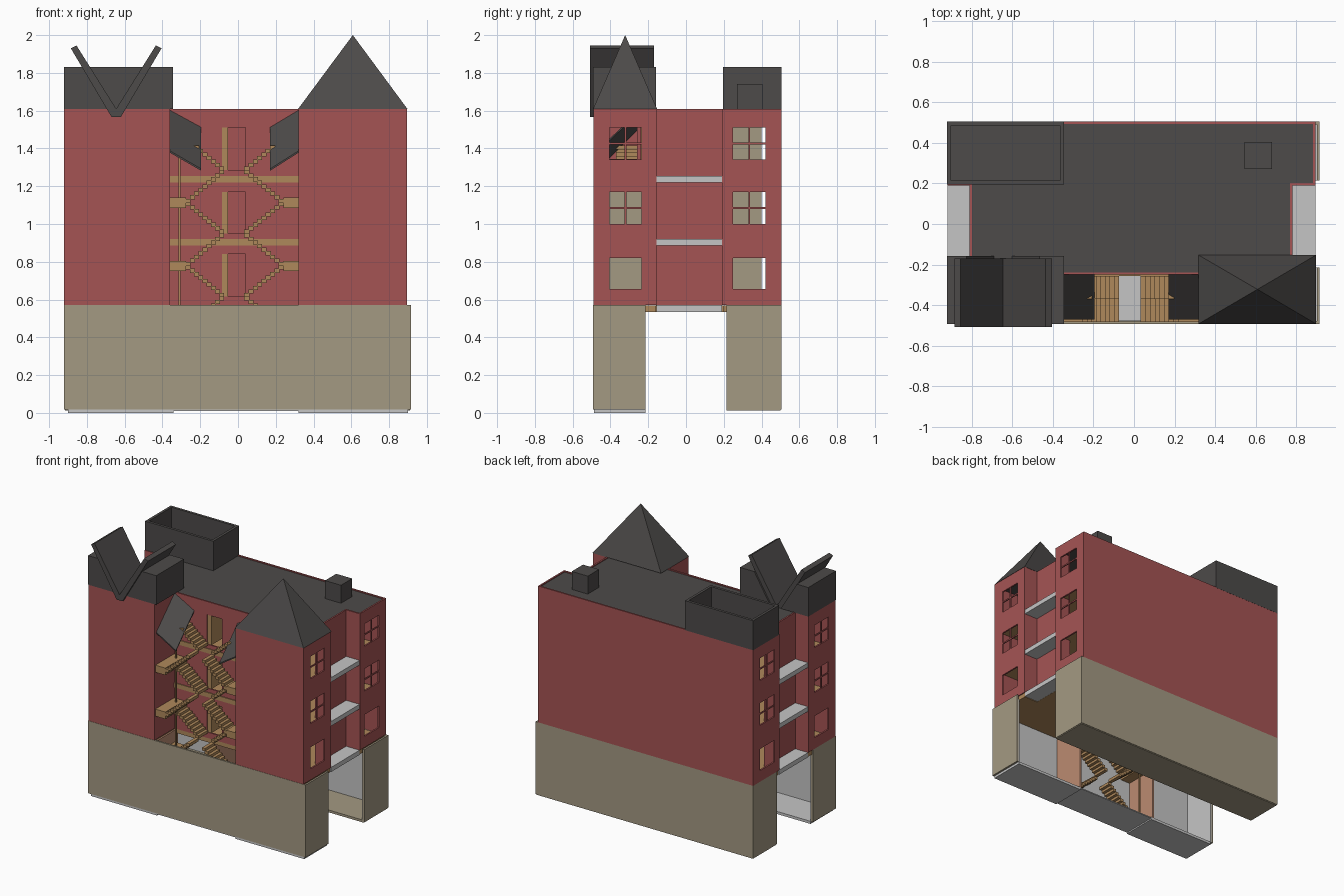
import bpy, bmesh
from mathutils import Vector

if "Cube" in bpy.data.objects:
    bpy.data.objects.remove(bpy.data.objects["Cube"])


def material(name, rgb):
    m = bpy.data.materials.new(name)
    m.diffuse_color = (*rgb, 1)
    m.use_nodes = True
    m.node_tree.nodes["Principled BSDF"].inputs["Base Color"].default_value = m.diffuse_color
    return m


RED = material("brick_red", (0.376, 0.088, 0.088))
TAN = material("stone_tan", (0.37, 0.32, 0.225))
DARK = material("roof_dark", (0.074, 0.069, 0.067))
GRAY = material("concrete_gray", (0.56, 0.56, 0.56))
WOOD = material("wood", (0.43, 0.25, 0.105))
SALMON = material("plaster_salmon", (0.50, 0.26, 0.165))


def finish(bm, name, mat):
    bmesh.ops.recalc_face_normals(bm, faces=bm.faces[:])
    me = bpy.data.meshes.new(name)
    bm.to_mesh(me)
    bm.free()
    if mat:
        me.materials.append(mat)
    ob = bpy.data.objects.new(name, me)
    bpy.context.collection.objects.link(ob)
    return ob


def boxes(name, mat, *items):
    """Each item is (x0, x1, y0, y1, z0, z1)."""
    bm = bmesh.new()
    for x0, x1, y0, y1, z0, z1 in items:
        vs = bmesh.ops.create_cube(bm, size=1)["verts"]
        for v in vs:
            v.co = ((x0 + x1) / 2 + v.co.x * (x1 - x0),
                    (y0 + y1) / 2 + v.co.y * (y1 - y0),
                    (z0 + z1) / 2 + v.co.z * (z1 - z0))
    return finish(bm, name, mat)


def prism(name, mat, pts, shift):
    """Extrude a flat 3D outline by a vector."""
    bm = bmesh.new()
    f = bm.faces.new([bm.verts.new(p) for p in pts])
    ext = bmesh.ops.extrude_face_region(bm, geom=[f])["geom"]
    bmesh.ops.translate(bm, vec=shift,
                        verts=[g for g in ext if isinstance(g, bmesh.types.BMVert)])
    return finish(bm, name, mat)


def inset(pts, t):
    out = []
    for i, p in enumerate(pts):
        p, a, b = Vector(p), Vector(pts[i - 1]), Vector(pts[(i + 1) % len(pts)])
        d = (p - a).normalized() + (b - p).normalized()
        out.append(p + t * Vector((-d.y, d.x)))
    return out


# Upper storey brick walls: hollow ring around the plan
XL, XR, YF, YB = -0.92, 0.895, -0.49, 0.505
CL, CR, CY = -0.36, 0.32, -0.25           # stair court
Z0, Z1 = 0.57, 1.61
plan = [(XL, YF), (CL, YF), (CL, CY), (CR, CY), (CR, YF), (XR, YF), (XR, -0.155),
        (0.78, -0.155), (0.78, 0.19), (XR, 0.19), (XR, YB), (XL, YB), (XL, 0.19),
        (-0.81, 0.19), (-0.81, -0.16), (XL, -0.16)]
inner = inset(plan, 0.012)
bm = bmesh.new()
rings = [[bm.verts.new((p[0], p[1], z)) for p in ring]
         for ring, z in ((plan, Z0), (plan, Z1), (inner, Z1), (inner, Z0))]
for a in range(4):
    r, s = rings[a], rings[(a + 1) % 4]
    for i in range(len(plan)):
        j = (i + 1) % len(plan)
        bm.faces.new((r[i], r[j], s[j], s[i]))
walls = finish(bm, "brick_walls", RED)

# Window and door openings
cuts, bars = [], []
for x in (XL, XR - 0.012):
    for y0, y1 in ((-0.405, -0.235), (0.248, 0.422)):
        for z0, z1 in ((0.655, 0.82), (1.0, 1.17), (1.342, 1.512)):
            cuts.append((x - 0.02, x + 0.032, y0, y1, z0, z1))
            if z0 > 0.9:
                ym, zm = (y0 + y1) / 2, (z0 + z1) / 2
                bars.append((x + 0.002, x + 0.01, ym - 0.005, ym + 0.005, z0, z1))
                bars.append((x + 0.002, x + 0.01, y0, y1, zm - 0.005, zm + 0.005))
cuts.append((CR - 0.02, CR + 0.032, -0.405, -0.26, 1.345, 1.512))
doors = [(0.615, 0.84), (0.95, 1.17), (1.285, 1.51)]
for z0, z1 in doors:
    cuts.append((-0.085, 0.04, CY - 0.02, CY + 0.03, z0, z1))
cutter = boxes("opening_cutter", None, *cuts)
cutter.hide_render = True
mod = walls.modifiers.new("openings", "BOOLEAN")
mod.operation, mod.solver, mod.object = "DIFFERENCE", "EXACT", cutter
dg = bpy.context.evaluated_depsgraph_get()
walls.data = bpy.data.meshes.new_from_object(walls.evaluated_get(dg))
walls.modifiers.clear()
bpy.data.objects.remove(cutter)
if not walls.data.materials:
    walls.data.materials.append(RED)
boxes("window_bars", RED, *bars)

# Doors standing open inwards
boxes("open_doors", WOOD, *[(-0.085, -0.052, CY + 0.005, CY + 0.13, a, b) for a, b in doors])

# Wooden floors, their edges in the court, and concrete side balconies
floor_in = inset(plan, 0.006)
for i, z in enumerate((0.535, 0.885, 1.22)):
    prism(f"floor_{i}", WOOD, [(p.x, p.y, z) for p in floor_in], (0, 0, 0.034))
    if i:
        boxes(f"floor_edge_{i}", WOOD, (CL, CR, CY - 0.006, CY + 0.004, z, z + 0.035))
    boxes(f"side_balconies_{i}", GRAY, (0.775, 0.893, -0.155, 0.19, z, z + 0.035),
          (XL + 0.002, -0.805, -0.16, 0.19, z, z + 0.035))

# Inner partitions of the upper storeys
boxes("upper_partitions", TAN, (0.29, 0.30, 0.19, 0.40, Z0, 1.58),
      (-0.34, -0.33, 0.19, 0.40, Z0, 1.58), (0.333, 0.338, -0.478, -0.167, Z0, 1.22))

# Stone ground storey: front and rear ranges, open towards the passage
G0, G1, T = 0.018, 0.57, 0.014
BR, PY = 0.915, 0.215
stone, lining = [], []
for yo, s in ((-0.492, 1), (YB, -1)):
    def ys(a, b, yo=yo, s=s):
        return tuple(sorted((yo + s * a, yo + s * b)))
    depth = abs(yo) - PY
    stone += [(XL, BR, *ys(0, T), G0, G1),
              (XL, XL + T, *ys(0, depth), G0, G1), (BR - T, BR, *ys(0, depth), G0, G1)]
    lining += [(XL + T, BR - T, *ys(T, T + 0.006), G0, 0.535),
               (XL + T, XL + T + 0.006, *ys(T, depth), G0, 0.535),
               (BR - T - 0.006, BR - T, *ys(T, depth), G0, 0.535)]
boxes("stone_base_walls", TAN, *stone)
boxes("base_wall_lining", GRAY, *lining)
boxes("rear_ground_floor", TAN, (XL + 0.004, BR - 0.004, PY, YB - 0.004, 0.012, 0.03))
boxes("front_ground_floor", GRAY, (-0.9, -0.342, -0.487, -PY, 0, 0.02),
      (-0.342, CR, -0.487, -PY, 0.01, 0.018), (CR, 0.9, -0.487, -PY, 0, 0.02))
boxes("ground_partitions", SALMON,
      *[(x - 0.006, x + 0.006, y0, y1, 0.02, 0.56) for x in (CL, CR)
        for y0, y1 in ((-0.475, -PY), (PY, 0.485))])

# Flat roof inside the parapet, chimney and open-topped rear box
prism("flat_roof", DARK, [(p.x, p.y, 1.585) for p in inset(plan, 0.011)], (0, 0, 0.018))
boxes("chimney", DARK, (0.545, 0.68, 0.27, 0.405, 1.6, 1.74))
bx0, bx1, by0, by1, w = -0.921, -0.345, 0.195, 0.506, 0.02
boxes("rear_roof_box", DARK, (bx0, bx1, by0, by0 + w, 1.605, 1.83),
      (bx0, bx1, by1 - w, by1, 1.605, 1.83), (bx0, bx0 + w, by0 + w, by1 - w, 1.605, 1.83),
      (bx1 - w, bx1, by0 + w, by1 - w, 1.605, 1.83))

# Butterfly roof on the left tower: two side blocks and the folded sheet
for name, prof, y0, y1 in (
        ("butterfly_block_left", [(-0.921, 1.608), (-0.69, 1.608), (-0.825, 1.83), (-0.921, 1.83)], -0.492, -0.158),
        ("butterfly_block_right", [(-0.6, 1.608), (-0.345, 1.608), (-0.345, 1.83), (-0.465, 1.83)], -0.492, -0.158),
        ("butterfly_sheet", [(-0.67, 1.567), (-0.62, 1.567), (-0.405, 1.93), (-0.435, 1.945),
                             (-0.645, 1.61), (-0.855, 1.945), (-0.885, 1.93)], -0.507, -0.17)):
    prism(name, DARK, [(x, y0, z) for x, z in prof], (0, y1 - y0, 0))

# Pyramid roof on the right tower
bm = bmesh.new()
base = [bm.verts.new((x, y, 1.609)) for x, y in
        ((CR - 0.002, -0.492), (0.897, -0.492), (0.897, -0.153), (CR - 0.002, -0.153))]
tip = bm.verts.new((0.608, -0.322, 2.0))
bm.faces.new(base)
for i in range(4):
    bm.faces.new((base[i], base[(i + 1) % 4], tip))
finish(bm, "pyramid_roof", DARK)

# Sloping canopies in the court corners
for name, xo, xi in (("canopy_left", CL, -0.195), ("canopy_right", CR, 0.17)):
    prism(name, DARK, [(xo, CY, 1.592), (xi, CY, 1.502), (xi, -0.47, 1.282), (xo, -0.47, 1.377)],
          (0, 0, 0.01))

# Zigzag wooden stairs on both sides of the court
REAR, FRONT = (-0.37, -0.256), (-0.482, -0.37)


def flight(xa, za, xb, zb, lane, n=9, count=9):
    step = (xb - xa) / n
    out = []
    for i in range(count):
        x0, x1 = sorted((xa + step * i, xa + step * (i + 1)))
        z = za + (zb - za) * (i + 0.5) / n
        out.append((x0 - 0.002, x1 + 0.002, *lane, z - 0.011, z + 0.011))
    return out


for name, xc, xl, xo in (("stairs_left", -0.075, -0.275, CL), ("stairs_right", 0.035, 0.24, CR)):
    parts = []
    for k in range(4):
        c = 1.285 - 0.335 * k
        land = c - 0.172
        parts += flight(xc, c, xl, c + 0.165, REAR, count=7 if k == 0 else 9)
        parts += flight(xl, land, xc, c, FRONT)
        if k < 3:
            parts.append((min(xl, xo), max(xl, xo), -0.482, -0.256, land - 0.027, land + 0.027))
    boxes(name, WOOD, *parts)
boxes("stair_post", WOOD, (-0.314, -0.304, -0.31, -0.30, 0.02, 1.37))
